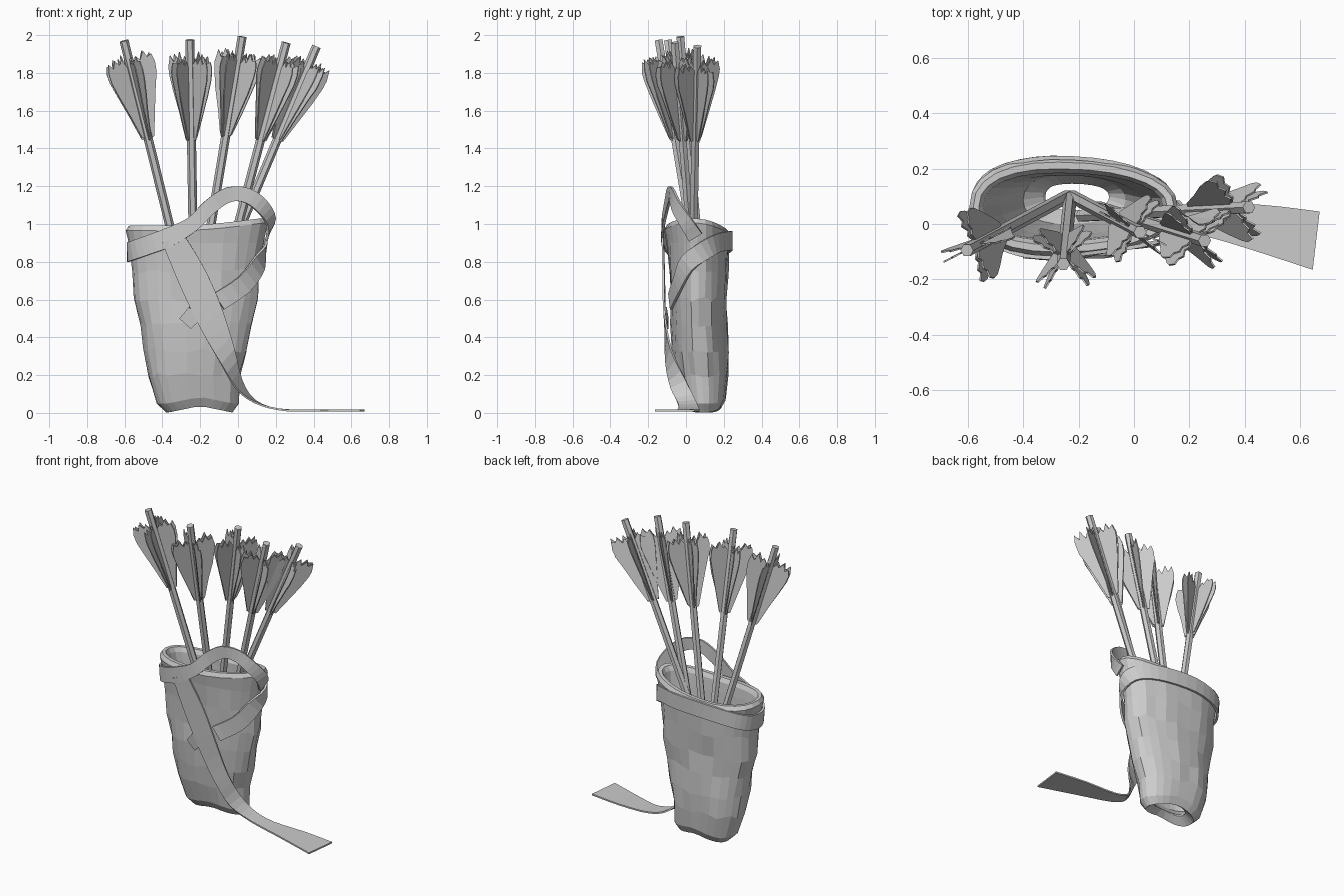
import bpy, math, random
from mathutils import Vector

if "Cube" in bpy.data.objects:
    bpy.data.objects.remove(bpy.data.objects["Cube"])

random.seed(4)


def make(name, verts, faces, thickness=0):
    me = bpy.data.meshes.new(name)
    me.from_pydata([tuple(v) for v in verts], [], faces)
    me.update()
    ob = bpy.data.objects.new(name, me)
    bpy.context.collection.objects.link(ob)
    if thickness:
        m = ob.modifiers.new("thick", 'SOLIDIFY')
        m.thickness = thickness
        m.offset = 0
    return ob


# Bag outline per height: z, xmin, xmax, ymin, ymax
OUTER = [(0.012, -0.38, -0.03, 0.005, 0.185), (0.05, -0.43, 0.005, -0.025, 0.21),
         (0.2, -0.475, 0.015, -0.055, 0.225), (0.33, -0.50, 0.045, -0.075, 0.225),
         (0.47, -0.52, 0.075, -0.08, 0.215), (0.6, -0.548, 0.105, -0.082, 0.212),
         (0.75, -0.56, 0.112, -0.09, 0.222), (0.9, -0.578, 0.135, -0.102, 0.228),
         (0.975, -0.594, 0.158, -0.114, 0.237)]
INNER = [(1.002, -0.58, 0.145, -0.1, 0.222), (1.002, -0.56, 0.12, -0.075, 0.198),
         (0.975, -0.545, 0.105, -0.06, 0.183),
         (0.9, -0.535, 0.095, -0.055, 0.183), (0.5, -0.48, 0.035, -0.04, 0.175),
         (0.12, -0.40, -0.03, 0.0, 0.175), (0.06, -0.33, -0.08, 0.05, 0.145),
         (0.035, -0.32, -0.09, 0.045, 0.15)]


def oval(ring, a):
    z, x0, x1, y0, y1 = ring
    c, s = math.cos(a), math.sin(a)
    px = math.copysign(abs(c) ** 0.88, c)
    py = math.copysign(abs(s) ** 0.88, s) * (1 - 0.12 * c)
    return Vector(((x0 + x1) / 2 + px * (x1 - x0) / 2,
                   (y0 + y1) / 2 + py * (y1 - y0) / 2, z))


def bag_surface(a, z, off=0.0):
    for lo, hi in zip(OUTER, OUTER[1:]):
        if lo[0] <= z <= hi[0]:
            break
    t = (z - lo[0]) / (hi[0] - lo[0])
    ring = [p + (q - p) * t for p, q in zip(lo, hi)]
    grow = [0, -off, off, -off, off]
    return oval([r + g for r, g in zip(ring, grow)], a)


# Bag: one closed loft, outside wall, rim, inside wall, open hole in the base
N = 26
verts, faces = [], []
rings = OUTER + INNER
for i, r in enumerate(rings):
    for k in range(N):
        a = 2 * math.pi * k / N
        p = oval(r, a)
        if 1 < i < 7:
            p += Vector((math.cos(a), math.sin(a), 0)) * random.uniform(-0.008, 0.006)
            p.z += random.uniform(-0.015, 0.015)
        if r[0] > 0.95:      # wavy rim, high on the right, low at the back
            u = (p.x + 0.22) / 0.37
            p.z += -0.022 + 0.02 * u + 0.03 * u * u - 0.015 * math.sin(a)
        if r[0] < 0.06:      # arched base
            p.z += 0.035 * max(0, 1 - abs(p.x + 0.2) / 0.17) - (0.01 if i == 0 else 0)
        verts.append(p)
n = len(rings)
for i in range(n):
    j = (i + 1) % n
    for k in range(N):
        l = (k + 1) % N
        faces.append((i * N + k, i * N + l, j * N + l, j * N + k))
make("quiver_bag", verts, faces)


def spline(pts, sub):
    out = []
    for i in range(len(pts) - 1):
        a, b, c, d = (pts[max(i - 1, 0)], pts[i], pts[i + 1], pts[min(i + 2, len(pts) - 1)])
        for s in range(sub):
            t = s / sub
            out.append(0.5 * (2 * b + (c - a) * t + (2 * a - 5 * b + 4 * c - d) * t * t
                              + (3 * b - a - 3 * c + d) * t ** 3))
    return out + [pts[-1]]


def ribbon(name, left, right, sub=3, thickness=0.014):
    L = spline([Vector(p) for p in left], sub)
    R = spline([Vector(p) for p in right], sub)
    m = len(L)
    make(name, L + R, [(i, i + 1, m + i + 1, m + i) for i in range(m - 1)], thickness)


# Collar strap: up the right side, round the back, then an arched loop in front
wrap = [(-72, .59), (-45, .68), (-20, .79), (10, .86), (40, .90), (70, .91), (100, .91),
        (130, .89), (155, .865), (180, .85), (205, .86), (230, .89), (250, .93)]
path = [bag_surface(math.radians(a), z, 0.009 if 20 < a < 200 else 0.014) for a, z in wrap]
path += [Vector(p) for p in [(-0.24, -.122, 1.0), (-0.15, -.105, 1.09), (-0.05, -.09, 1.155),
                             (0.05, -.075, 1.15), (0.13, -.05, 1.09), (0.175, 0, 1.01),
                             (0.155, .05, 0.93)]]
lo, hi = [], []
for i, p in enumerate(path):
    t = (path[min(i + 1, len(path) - 1)] - path[max(i - 1, 0)]).normalized()
    nrm = Vector(((p.x + 0.22) / 0.37 ** 2, (p.y - 0.06) / 0.17 ** 2, 0)).normalized()
    w = nrm.cross(t).normalized() * (0.05 if i < 13 else 0.04)
    lo.append(p - w)
    hi.append(p + w)
ribbon("collar_strap", lo, hi)

# Hanging strap that falls down the front and trails along the floor
ribbon("hanging_strap",
       [(-.40, -.12, .90), (-.31, -.115, .68), (-.20, -.11, .45), (-.09, -.105, .26),
        (-.01, -.08, .13), (.09, -.045, .055), (.22, -.04, .018), (.35, -.07, .012),
        (.645, -.165, .012)],
       [(-.29, -.125, .95), (-.17, -.12, .75), (-.08, -.115, .54), (-.02, -.08, .34),
        (.02, 0, .17), (.09, .05, .065), (.22, .07, .018), (.45, .07, .012),
        (.67, .045, .012)], thickness=0.01)

# Small loose tab on the front
make("strap_tab", [(-.31, -.098, .50), (-.25, -.098, .445), (-.19, -.108, .50), (-.26, -.108, .56)],
     [(0, 1, 2, 3)], 0.012)

# Feather outline: distance below the arrow tip, distance from the axis
FEATHER = [(.54, .012), (.53, .035), (.40, .072), (.28, .108), (.20, .13), (.15, .135),
           (.10, .125), (.12, .10), (.085, .085), (.125, .06), (.10, .045), (.15, .012)]


def arrow(idx, top, bottom, phase):
    top, bottom = Vector(top), Vector(bottom)
    axis = (top - bottom).normalized()
    u = Vector((1, 0, 0))
    u = (u - axis * u.dot(axis)).normalized()
    v = axis.cross(u)

    def at(p, a, r):
        return p + (u * math.cos(a) + v * math.sin(a)) * r
    # Six-sided shaft
    vs = [at(p, math.tau * k / 6, 0.024) for p in (bottom, top) for k in range(6)]
    fs = [(k, (k + 1) % 6, 6 + (k + 1) % 6, 6 + k) for k in range(6)]
    fs += [tuple(range(5, -1, -1)), tuple(range(6, 12))]
    make(f"arrow_shaft_{idx}", vs, fs)
    # Four feathers, each a pair of slightly spread vanes with ragged tops
    vs, fs = [], []
    for k in range(4):
        for spread in (-8, 8):
            a = math.radians(phase + 90 * k + spread)
            base = len(vs)
            vs += [at(top - axis * (d + random.uniform(-.01, .01)), a, r) for d, r in FEATHER]
            fs.append(tuple(range(base, base + len(FEATHER))))
    make(f"arrow_feathers_{idx}", vs, fs, 0.006)


ARROWS = [((-.603, -.095, 1.97), (-.24, .10, .50), 20),
          ((-.255, -.145, 1.975), (-.23, .10, .50), 50),
          ((.022, -.03, 1.992), (-.225, .10, .50), 55),
          ((.255, -.06, 1.96), (-.13, .06, .50), 40),
          ((.415, .06, 1.94), (-.19, .03, .50), 35)]
for i, (t, b, ph) in enumerate(ARROWS):
    arrow(i + 1, t, b, ph)
